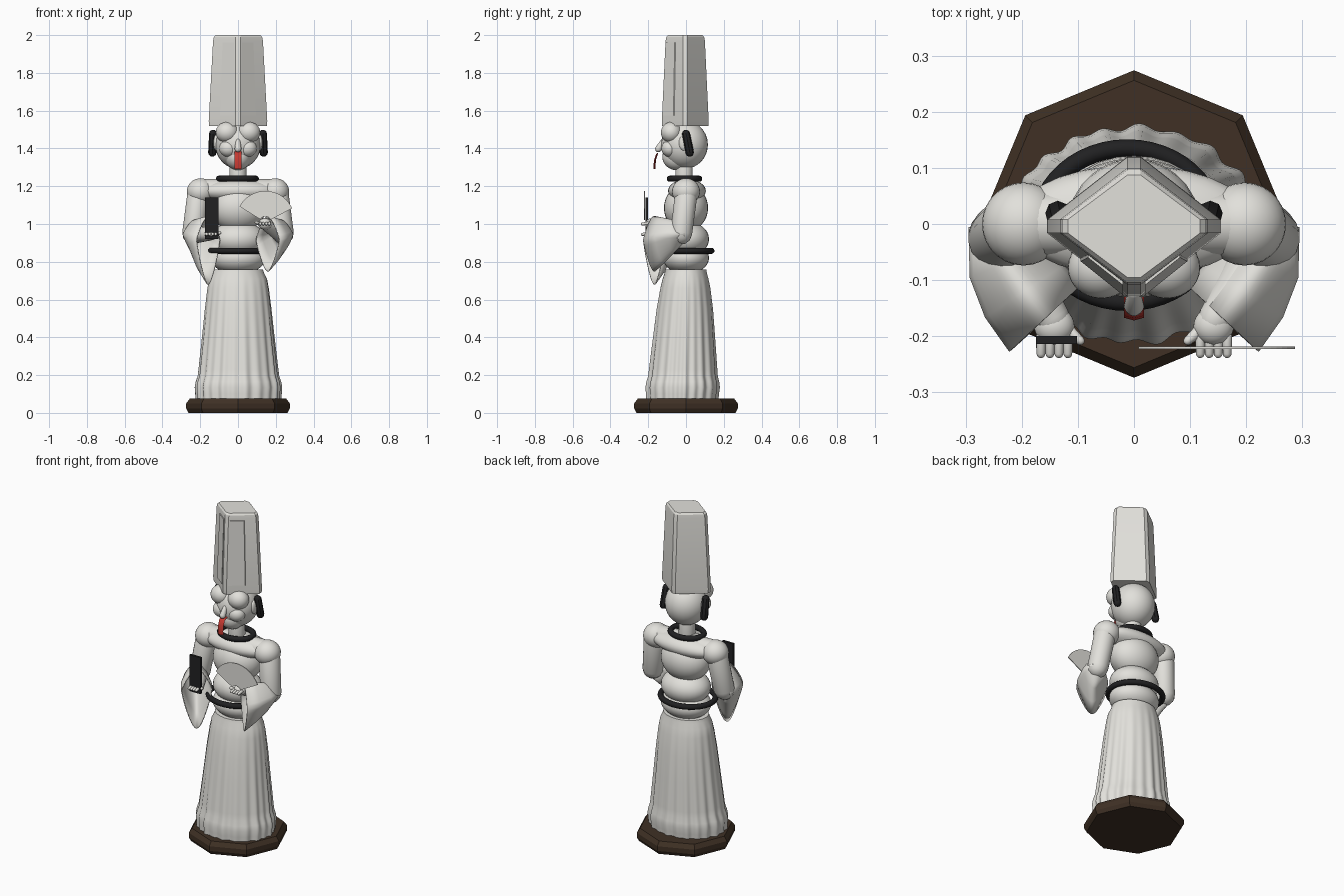
import bpy, bmesh
from math import sin, cos, pi, radians, sqrt
from mathutils import Vector

cube = bpy.data.objects.get("Cube")
if cube:
    bpy.data.objects.remove(cube)


def material(name, rgb):
    m = bpy.data.materials.new(name)
    m.use_nodes = True
    m.diffuse_color = (*rgb, 1)
    bsdf = next(n for n in m.node_tree.nodes if n.type == 'BSDF_PRINCIPLED')
    bsdf.inputs["Base Color"].default_value = (*rgb, 1)
    return m


WHITE = material("ivory white", (0.76, 0.75, 0.71))
BLACK = material("soft black", (0.015, 0.015, 0.016))
BROWN = material("dark brown", (0.05, 0.03, 0.018))
RED = material("red", (0.55, 0.04, 0.03))


def finish(name, bm, mat, smooth=True, angle=40):
    bmesh.ops.recalc_face_normals(bm, faces=bm.faces)
    me = bpy.data.meshes.new(name)
    bm.to_mesh(me)
    bm.free()
    ob = bpy.data.objects.new(name, me)
    bpy.context.collection.objects.link(ob)
    me.materials.append(mat)
    if smooth:
        bpy.ops.object.select_all(action='DESELECT')
        ob.select_set(True)
        bpy.context.view_layer.objects.active = ob
        bpy.ops.object.shade_smooth_by_angle(angle=radians(angle))
    return ob


def loft(name, rings, mat, caps=True, **kw):
    """Skin a list of equally long closed rings."""
    bm = bmesh.new()
    rows = [[bm.verts.new(p) for p in r] for r in rings]
    n = len(rows[0])
    for a, b in zip(rows, rows[1:]):
        for i in range(n):
            j = (i + 1) % n
            bm.faces.new((a[i], a[j], b[j], b[i]))
    if caps:
        bm.faces.new(rows[0])
        bm.faces.new(rows[-1])
    return finish(name, bm, mat, **kw)


def circle(cx, cy, z, rx, ry, n=32, turn=0.0):
    return [(cx + rx * cos(2 * pi * i / n + turn), cy + ry * sin(2 * pi * i / n + turn), z)
            for i in range(n)]


def ball(name, loc, size, mat=WHITE):
    bm = bmesh.new()
    bmesh.ops.create_uvsphere(bm, u_segments=28, v_segments=16, radius=1)
    for v in bm.verts:
        v.co = Vector(loc) + Vector(a * b for a, b in zip(v.co, size))
    return finish(name, bm, mat)


def limb(name, a, b, ra, rb, mat=WHITE, n=20):
    """Round-ended tapering limb between two points."""
    a, b = Vector(a), Vector(b)
    d = (b - a).normalized()
    u = d.orthogonal().normalized()
    w = d.cross(u)
    steps = [(a - d * ra * cos(t), ra * sin(t)) for t in (0.1, 0.5, 1.0, pi / 2)]
    steps += [(b + d * rb * cos(t), rb * sin(t)) for t in (pi / 2, 1.0, 0.5, 0.1)]
    rings = [[c + (u * cos(2 * pi * i / n) + w * sin(2 * pi * i / n)) * r for i in range(n)]
             for c, r in steps]
    return loft(name, rings, mat)


def torus(name, loc, rx, ry, r, mat):
    bm = bmesh.new()
    n, m = 48, 12
    rows = []
    for i in range(n):
        a = 2 * pi * i / n
        rows.append([bm.verts.new((loc[0] + (rx + r * cos(t)) * cos(a),
                                   loc[1] + (ry + r * cos(t)) * sin(a), loc[2] + r * sin(t)))
                     for t in (2 * pi * k / m for k in range(m))])
    for i in range(n):
        for k in range(m):
            p, q, k2 = rows[i], rows[(i + 1) % n], (k + 1) % m
            bm.faces.new((p[k], q[k], q[k2], p[k2]))
    return finish(name, bm, mat)


def prism(name, outline, y0, y1, mat, **kw):
    return loft(name, [[(x, y, z) for x, z in outline] for y in (y0, y1)], mat, **kw)


# Octagonal plinth
loft("plinth", [circle(0, 0, z, r, r, 8) for z, r in
                ((0, 0.262), (0.022, 0.274), (0.05, 0.274), (0.075, 0.256))], BROWN, angle=20)

# Pleated skirt with a gathered hem
PROFILE = [(0.07, 0.222, 0.186), (0.1, 0.224, 0.188), (0.135, 0.227, 0.192), (0.165, 0.222, 0.188),
           (0.195, 0.212, 0.18), (0.23, 0.208, 0.177), (0.4, 0.19, 0.162), (0.55, 0.175, 0.148),
           (0.66, 0.162, 0.132), (0.71, 0.153, 0.121), (0.74, 0.138, 0.112), (0.76, 0.132, 0.108)]
rings = []
for z, rx, ry in PROFILE:
    fold = 0.035 * max(0, (0.74 - z) / 0.67) ** 0.7
    ring = []
    for i in range(180):
        a = 2 * pi * i / 180
        k = 1 + fold * (sin(22 * a + 0.8 * sin(3 * a)) * 0.7 + 0.4 * sin(13 * a + 1))
        ring.append((rx * k * cos(a), -0.02 * (0.8 - z) / 0.7 + ry * k * sin(a), z))
    rings.append(ring)
loft("skirt", rings, WHITE, angle=60)

# Torso: hips, belly and chest
ball("hips", (0, 0, 0.82), (0.147, 0.122, 0.085))
ball("belly", (0, 0, 0.92), (0.145, 0.122, 0.095))
ball("chest", (0, 0.0, 1.085), (0.148, 0.117, 0.125))
torus("waist_ring", (-0.012, -0.002, 0.858), 0.157, 0.137, 0.016, BLACK)
ball("shoulder_yoke", (0, 0.005, 1.175), (0.215, 0.1, 0.062))
limb("collar_bone", (-0.2, 0, 1.18), (0.2, 0, 1.18), 0.058, 0.058)
torus("neck_ring", (-0.003, -0.008, 1.24), 0.098, 0.078, 0.016, BLACK)
limb("neck", (0, -0.01, 1.18), (0, -0.01, 1.33), 0.047, 0.045)

# Arms, sleeves and hands; the raised hands differ in height
for side, s, hand_z, drop in (("left", 1, 1.0, 0.15), ("right", -1, 0.945, 0.22)):
    ball(side + "_shoulder", (s * 0.197, 0, 1.172), (0.074, 0.074, 0.07))
    limb(side + "_upper_arm", (s * 0.21, 0, 1.15), (s * 0.238, -0.025, 0.95), 0.06, 0.058)
    limb(side + "_forearm", (s * 0.238, -0.03, 0.945), (s * 0.145, -0.17, hand_z), 0.05, 0.032)
    sections = [((0.235, -0.02, 0.945), (0.057, 0.015), 0.055, 0.05),
                ((0.228, -0.07, 0.945), (0.062, -0.025), 0.075, 0.1),
                ((0.195, -0.12, 0.93), (0.068, -0.045), 0.1, 0.7 * drop + 0.03),
                ((0.158, -0.168, 0.915), (0.062, -0.058), 0.125, drop + 0.015)]
    rings = []
    for (cx, cy, cz), (ux, uy), up, down in sections:
        ring = []
        for i in range(32):
            a = 2 * pi * i / 32
            c, h = cos(a), sin(a)
            squeeze = 1 - 0.45 * abs(h)
            ring.append((s * (cx + ux * c * squeeze), cy + uy * c * squeeze,
                         cz + h * (up if h > 0 else down)))
        rings.append(ring)
    sleeve = loft(side + "_sleeve", rings, WHITE, caps=False, angle=70)
    cloth = sleeve.modifiers.new("cloth", 'SOLIDIFY')
    cloth.thickness = 0.006
    cloth.offset = 0
    hx = s * 0.142
    ball(side + "_palm", (hx, -0.182, hand_z), (0.036, 0.034, 0.03))
    for k in range(4):
        fx = hx + (k - 1.5) * 0.016
        limb(f"{side}_finger_{k + 1}", (fx, -0.2, hand_z + 0.004), (fx, -0.231, hand_z), 0.009, 0.008, n=10)
    limb(side + "_thumb", (hx - s * 0.02, -0.185, hand_z), (hx - s * 0.046, -0.208, hand_z + 0.008),
         0.012, 0.008, n=10)

# Held tablet and folding fan
prism("tablet", [(-0.175, 0.92), (-0.102, 0.92), (-0.102, 1.14), (-0.175, 1.14)],
      -0.214, -0.2, BLACK, smooth=False)
arc = [radians(24 + 128 * i / 24) for i in range(25)]
prism("fan", [(0.145 + 0.155 * cos(a), 1.02 + 0.155 * sin(a)) for a in arc]
      + [(0.145 + 0.03 * cos(a), 1.01 + 0.03 * sin(a)) for a in reversed(arc)],
      -0.223, -0.218, WHITE, smooth=False)

# Head with brow lobes, cheeks, nose and tongue
ball("head", (0, -0.008, 1.42), (0.12, 0.124, 0.128))
ball("jaw", (0, -0.05, 1.355), (0.068, 0.075, 0.07))
for side, s in (("left", 1), ("right", -1)):
    ball(side + "_brow", (s * 0.058, -0.078, 1.485), (0.06, 0.055, 0.055))
    ball(side + "_cheek", (s * 0.05, -0.085, 1.4), (0.05, 0.045, 0.045))
    ball(side + "_ear", (s * 0.116, -0.008, 1.43), (0.014, 0.03, 0.042))
    limb(side + "_side_lock", (s * 0.132, 0.0, 1.478), (s * 0.136, 0.02, 1.378), 0.021, 0.022, BLACK, n=8)
limb("nose", (0, -0.122, 1.44), (0, -0.146, 1.398), 0.012, 0.018)
path = [(-0.128, 1.385), (-0.152, 1.375), (-0.163, 1.345), (-0.167, 1.315), (-0.166, 1.292)]
loft("tongue", [[(x, y + d, z + d * 0.4) for x, d in ((-0.018, 0), (0, -0.005), (0.018, 0), (0, 0.006))]
                for y, z in path], RED, angle=60)


# Tall tapering four-sided hat set corner-forward
def diamond(z, x, y, grow=0.0, cut=0.012):
    cy = -0.004
    pts = [(x, -cut), (x, cut), (cut, y), (-cut, y), (-x, cut), (-x, -cut), (-cut, -y), (cut, -y)]
    return [(px, cy + py, z) for px, py in pts]


loft("tall_hat", [diamond(1.52, 0.153, 0.122), diamond(1.545, 0.155, 0.124), diamond(1.97, 0.132, 0.104),
                  diamond(1.99, 0.128, 0.1), diamond(2.0, 0.118, 0.091)], WHITE, angle=25)


# Raised panels lying on the two front faces of the hat
def hat_front(x, z, lift):
    t = (z - 1.545) / 0.425
    half_x, half_y = 0.155 - 0.023 * t, 0.124 - 0.02 * t
    return (x, -0.004 - half_y * (1 - abs(x) / half_x) - lift, z)


for side, s in (("left", 1), ("right", -1)):
    corners = [(0.02, 1.575), (0.095, 1.575), (0.082, 1.96), (0.02, 1.96)]
    loft(side + "_hat_panel", [[hat_front(s * x, z, lift) for x, z in corners]
                               for lift in (-0.01, 0.016)], WHITE, smooth=False)
